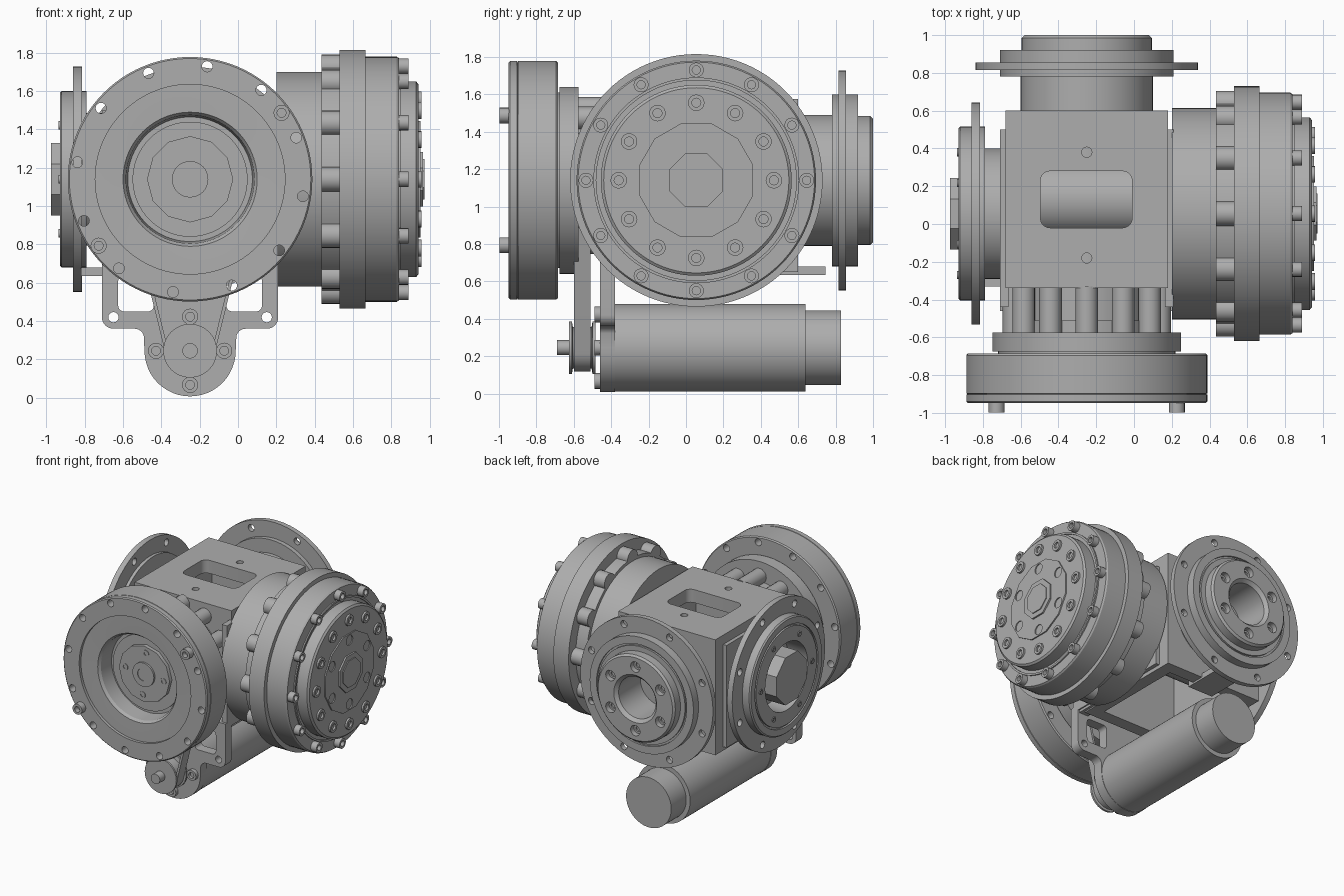
import bpy, bmesh
from math import sin, cos, pi, radians, asin
from mathutils import Matrix, Vector

if "Cube" in bpy.data.objects:
    bpy.data.objects.remove(bpy.data.objects["Cube"])

metal = bpy.data.materials.new("grey_metal")
metal.use_nodes = True
GREY = (0.42, 0.42, 0.42, 1)
metal.diffuse_color = GREY
metal.node_tree.nodes["Principled BSDF"].inputs["Base Color"].default_value = GREY

# Shared axes: front/back unit, side unit, motor
CX, CY, CZ, MZ = -0.25, 0.055, 1.14, 0.245
FRONT, SIDE, MOTOR = (CX, 0, CZ), (0, CY, CZ), (CX, 0, MZ)
ORDER = {"x": (2, 0, 1), "y": (0, 2, 1), "z": (0, 1, 2)}


def finish(bm, name):
    bmesh.ops.recalc_face_normals(bm, faces=bm.faces)
    me = bpy.data.meshes.new(name)
    bm.to_mesh(me)
    bm.free()
    me.materials.append(metal)
    me.shade_smooth()
    me.set_sharp_from_angle(angle=radians(30))
    ob = bpy.data.objects.new(name, me)
    bpy.context.collection.objects.link(ob)
    return ob


def add_lathe(bm, profile, axis, centre, n=64, phase=0.0):
    """Spin (radius, distance) points about an axis through centre."""
    part = bmesh.new()
    vs = [part.verts.new((r * cos(phase), r * sin(phase), t)) for r, t in profile]
    es = [part.edges.new(p) for p in zip(vs, vs[1:])]
    bmesh.ops.spin(part, geom=vs + es, axis=(0, 0, 1), cent=(0, 0, 0),
                   angle=2 * pi, steps=n, use_duplicate=False)
    bmesh.ops.remove_doubles(part, verts=part.verts, dist=1e-4)
    for v in part.verts:
        v.co = Vector([v.co[i] for i in ORDER[axis]]) + Vector(centre)
    bmesh.ops.recalc_face_normals(part, faces=part.faces)
    tmp = bpy.data.meshes.new("tmp")
    part.to_mesh(tmp)
    part.free()
    bm.from_mesh(tmp)
    bpy.data.meshes.remove(tmp)


def lathe(name, profile, axis, centre, n=64, phase=0.0):
    bm = bmesh.new()
    add_lathe(bm, profile, axis, centre, n, phase)
    return finish(bm, name)


def rod(r, a, b):
    return [(0, a), (r, a), (r, b), (0, b)]


def ring_of(name, profile, axis, centre, radius, angles, n=16, phase=0.0):
    """Copies of a lathed shape set on a circle about the axis."""
    bm = bmesh.new()
    for a in angles:
        local = (radius * cos(radians(a)), radius * sin(radians(a)), 0)
        off = Vector([local[i] for i in ORDER[axis]])
        add_lathe(bm, profile, axis, Vector(centre) + off, n, phase)
    return finish(bm, name)


def every(step, start=0):
    return [start + i * step for i in range(round(360 / step))]


def bolt(r, seat, top):
    """Socket-head cap screw."""
    deep = top + (seat - top) * 0.6
    return [(0, seat), (r, seat), (r, top), (r * 0.55, top), (r * 0.55, deep), (0, deep)]


def box(name, lo, hi, bevel=0.0, edge_axis=2):
    bm = bmesh.new()
    bmesh.ops.create_cube(bm, size=1)
    lo, hi = Vector(lo), Vector(hi)
    for v in bm.verts:
        v.co = [(lo[i] + hi[i]) / 2 + v.co[i] * (hi[i] - lo[i]) for i in range(3)]
    if bevel:
        es = [e for e in bm.edges
              if abs((e.verts[0].co - e.verts[1].co)[edge_axis]) > 1e-4]
        bmesh.ops.bevel(bm, geom=es, offset=bevel, segments=5, affect='EDGES', profile=0.5)
    return finish(bm, name)


def cut(ob, *cutters):
    for c in cutters:
        c.hide_render = True
        m = ob.modifiers.new("cut", 'BOOLEAN')
        m.operation, m.solver, m.object = 'DIFFERENCE', 'EXACT', c
    ev = ob.evaluated_get(bpy.context.evaluated_depsgraph_get())
    me = bpy.data.meshes.new_from_object(ev)
    ob.modifiers.clear()
    ob.data = me
    me.shade_smooth()
    me.set_sharp_from_angle(angle=radians(30))
    for c in cutters:
        bpy.data.objects.remove(c)


def arc(cx, cz, r, a0, a1, n=8):
    return [(cx + r * cos(radians(a0 + (a1 - a0) * i / n)),
             cz + r * sin(radians(a0 + (a1 - a0) * i / n))) for i in range(n + 1)]


def slab(name, outline, y0, y1):
    bm = bmesh.new()
    f = bm.faces.new([bm.verts.new((x, y0, z)) for x, z in outline])
    new = bmesh.ops.extrude_face_region(bm, geom=[f])["geom"]
    for v in new:
        if isinstance(v, bmesh.types.BMVert):
            v.co.y = y1
    return finish(bm, name)


# Central gearbox housing, open below with a window on top
body = box("gearbox_housing", (-0.68, -0.34, 0.65), (0.18, 0.6, 1.575))
cut(body, box("cavity", (-0.58, -0.24, 0.5), (0.08, 0.5, 1.47)),
    box("window", (-0.495, -0.02, 1.4), (-0.01, 0.28, 1.7), 0.05),
    ring_of("screw_holes", rod(0.027, 1.4, 1.7), "z", (CX, 0.1, 0), 0.28, (90, 270)))
for name, x in (("left_cheek", 0.165), ("right_cheek", -0.71)):
    box(name, (x, -0.44, 0.68), (x + 0.045, 0.5, 1.5))
lathe("cross_shaft", rod(0.2, -0.6, 0.1), "x", (0, 0.13, CZ), 32)

# Front output disc with stepped recess and hub
disc = lathe("front_disc", [
    (0, -0.685), (0.63, -0.685), (0.638, -0.695), (0.638, -0.897), (0.63, -0.9),
    (0.638, -0.903), (0.638, -0.94), (0.63, -0.948), (0.495, -0.948), (0.495, -0.925),
    (0.485, -0.925), (0.35, -0.92), (0.335, -0.9), (0.325, -0.78), (0.3, -0.78),
    (0.3, -0.8), (0, -0.8)], "y", FRONT, 96)
cut(disc, ring_of("disc_holes", rod(0.028, -1.1, -0.6), "y", FRONT, 0.595, every(30, -8.6)))
lathe("front_hub", rod(0.225, -0.79, -0.83), "y", FRONT, 12)
lathe("front_hub_centre", [(0.095, -0.82), (0.095, -0.845), (0.05, -0.845), (0.05, -0.84),
                           (0, -0.84)], "y", FRONT, 32)
ring_of("front_hub_screws", bolt(0.026, -0.82, -0.835), "y", FRONT, 0.17, every(90, -5))
ring_of("front_disc_bolts", bolt(0.042, -0.93, -0.998), "y", FRONT, 0.59, (36, 216))

# Rear of the front unit: backing plate, spacer columns and pulley drum
lathe("front_backing_plate", [(0, -0.69), (0.47, -0.69), (0.47, -0.675), (0.5, -0.675),
                              (0.5, -0.575), (0, -0.575)], "y", FRONT)
ring_of("spacer_columns", rod(0.06, -0.58, -0.33), "y", FRONT, 0.385,
        [a for a in every(30) if a != 270])
lathe("upper_pulley", rod(0.325, -0.58, -0.33), "y", FRONT)

# Motor bracket with windows
outline = ([(0.21, 0.72)] + arc(0.15, 0.42, 0.06, 0, -90) + arc(0.04, 0.31, 0.05, 90, 165)
           + arc(CX, MZ, 0.238, 0, -180, 24) + arc(-0.54, 0.31, 0.05, 15, 90)
           + arc(-0.65, 0.42, 0.06, 270, 180) + [(-0.71, 0.72)])
bracket = slab("motor_bracket", outline, -0.46, -0.38)
cut(bracket, box("window_left", (-0.06, -0.6, 0.45), (0.125, -0.3, 0.64), 0.03, 1),
    box("window_right", (-0.625, -0.6, 0.45), (-0.44, -0.3, 0.64), 0.03, 1),
    ring_of("bracket_holes", rod(0.027, -0.6, -0.3), "y", (CX, 0, 0.42), 0.4, (0, 180)))
for x in (-0.7, 0.12):
    box("bracket_arm", (x, -0.46, 0.66), (x + 0.08, -0.2, 0.72))

# Motor, shaft and small pulley
lathe("motor", [(0, -0.46), (0.235, -0.46), (0.235, 0.64), (0.2, 0.64), (0.2, 0.83),
                (0, 0.83)], "y", MOTOR)
lathe("motor_shaft", rod(0.04, -0.69, -0.45), "y", MOTOR, 24)
lathe("motor_pulley", [(0, -0.625), (0.14, -0.625), (0.14, -0.61), (0.11, -0.605), (0.11, -0.505),
                       (0.14, -0.5), (0.14, -0.485), (0, -0.485)], "y", MOTOR, 48)
ring_of("motor_screws", bolt(0.042, -0.455, -0.49), "y", MOTOR, 0.178, every(90))


# Drive belt around both pulleys
def belt_path(extra):
    top, low = 0.325 + extra, 0.11 + extra
    lean = asin((top - low) / (CZ - MZ)) * 180 / pi
    return (arc(CX, CZ, top, -lean, 180 + lean, 32)
            + arc(CX, MZ, low, 180 + lean, 360 - lean, 24))


bm = bmesh.new()
loops = [[bm.verts.new((x, y, z)) for x, z in belt_path(e)]
         for e, y in ((0, -0.6), (0.018, -0.6), (0.018, -0.51), (0, -0.51))]
for a, b in zip(loops, loops[1:] + loops[:1]):
    for i in range(len(a)):
        bm.faces.new((a[i - 1], a[i], b[i], b[i - 1]))
finish(bm, "drive_belt")

# Large side drive on the left: neck, lobed flange, drum and stepped cap
lathe("side_drive", [
    (0, 0.2), (0.56, 0.2), (0.56, 0.435), (0.585, 0.435), (0.585, 0.53), (0.675, 0.53),
    (0.675, 0.665), (0.64, 0.665), (0.64, 0.828), (0.632, 0.84), (0.55, 0.84), (0.55, 0.85),
    (0.535, 0.85), (0.535, 0.84), (0.51, 0.84), (0.51, 0.93), (0.495, 0.942), (0.31, 0.942),
    (0, 0.942)], "x", SIDE, 96)
ring_of("flange_lobes", rod(0.065, 0.435, 0.54), "x", SIDE, 0.585, every(30), 24)
ring_of("outer_cap_bolts", bolt(0.04, 0.83, 0.89), "x", SIDE, 0.59, every(30))
ring_of("inner_cap_bolts", bolt(0.044, 0.93, 0.957), "x", SIDE, 0.415, every(30))
cap = lathe("cap_plate", rod(0.315, 0.93, 0.952), "x", SIDE, 12, pi / 12)
cut(cap, ring_of("cap_holes", rod(0.04, 0.944, 1.1), "x", SIDE, 0.255, every(60, 30)))
lathe("cap_nut", [(0, 0.945), (0.155, 0.945), (0.155, 0.965), (0.115, 0.965), (0.115, 0.972),
                  (0, 0.972)], "x", SIDE, 8, pi / 8)

# Right flange with pocket and octagonal shaft end
flange = lathe("right_flange", [
    (0, -0.68), (0.345, -0.68), (0.345, -0.79), (0.46, -0.79), (0.46, -0.815), (0.588, -0.815),
    (0.588, -0.86), (0.46, -0.86), (0.46, -0.92), (0.45, -0.93), (0.4, -0.93), (0.4, -0.915),
    (0.385, -0.915), (0.385, -0.93), (0.27, -0.93), (0.27, -0.76), (0, -0.76)], "x", SIDE)
cut(flange, ring_of("flange_holes", rod(0.028, -1, -0.8), "x", SIDE, 0.53, every(45, 22.5)))
lathe("octagon_shaft", rod(0.205, -0.75, -0.975), "x", SIDE, 8, pi / 8)
ring_of("right_flange_screws", bolt(0.022, -0.925, -0.936), "x", SIDE, 0.325, every(60))

# Back flange with bore and screw holes
flange = lathe("back_flange", [
    (0, 0.59), (0.35, 0.59), (0.35, 0.78), (0.46, 0.78), (0.46, 0.815), (0.588, 0.815),
    (0.588, 0.855), (0.46, 0.855), (0.46, 0.92), (0.4, 0.92), (0.4, 0.905), (0.385, 0.905),
    (0.385, 0.92), (0.345, 0.92), (0.345, 0.985), (0.33, 1.0), (0.19, 1.0), (0.165, 0.975),
    (0.165, 0.7), (0, 0.7)], "y", FRONT)
cut(flange, ring_of("flange_holes", rod(0.028, 0.7, 1), "y", FRONT, 0.53, every(45, 22.5)),
    ring_of("bore_holes", rod(0.042, 0.95, 1.1), "y", FRONT, 0.255, every(60, 30)))
ring_of("bore_screws", bolt(0.036, 0.945, 0.965), "y", FRONT, 0.255, every(60, 30))

# Small sensor tabs under the flanges
box("back_tab", (-0.36, 0.45, 0.635), (-0.14, 0.745, 0.68))
box("right_tab", (-0.82, -0.33, 0.635), (-0.6, -0.13, 0.68))
